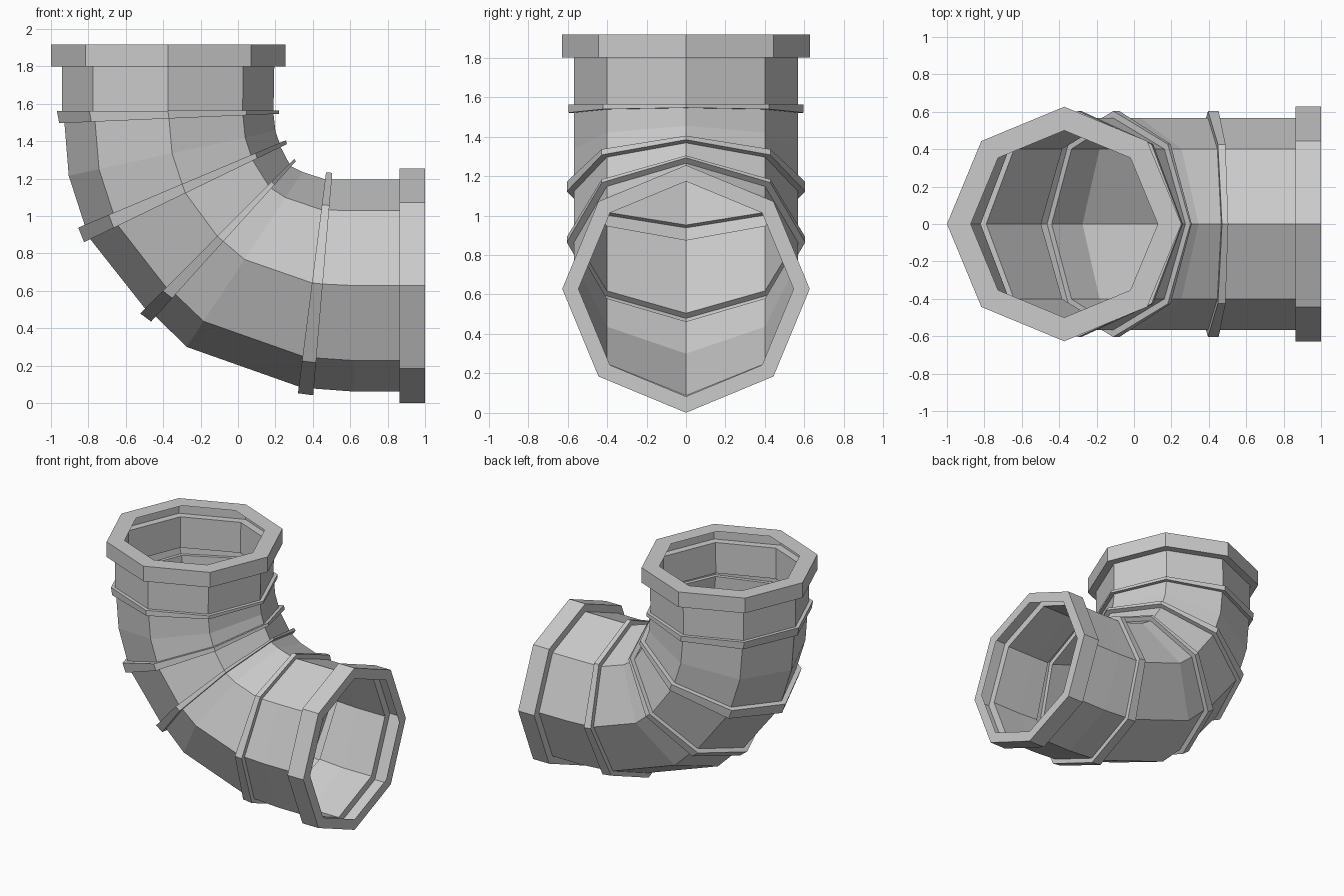
import bpy, bmesh, math
from mathutils import Vector

if "Cube" in bpy.data.objects:
    bpy.data.objects.remove(bpy.data.objects["Cube"])

SIDES = 8
R = 0.567        # pipe radius
FLANGE_R = 0.627


def loft(name, stations):
    """Skin octagonal sections; each is (outer xz, inner xz, depth radius)."""
    bm = bmesh.new()
    loops = []
    for (ox, oz), (ix, iz), ry in stations:
        a, b = Vector((ox, 0, oz)), Vector((ix, 0, iz))
        mid, half = (a + b) / 2, (b - a) / 2
        loops.append([bm.verts.new(mid + half * math.cos(t) + Vector((0, ry * math.sin(t), 0)))
                      for t in (2 * math.pi * k / SIDES for k in range(SIDES))])
    for p, q in zip(loops, loops[1:]):
        for k in range(SIDES):
            n = (k + 1) % SIDES
            bm.faces.new((p[k], p[n], q[n], q[k]))
    # outward normals: section winding and travel direction are the same everywhere
    bmesh.ops.recalc_face_normals(bm, faces=bm.faces)
    me = bpy.data.meshes.new(name)
    bm.to_mesh(me)
    bm.free()
    ob = bpy.data.objects.new(name, me)
    bpy.context.collection.objects.link(ob)
    return ob


def grow(st, d):
    """Enlarge a section by d all round."""
    a, b, ry = Vector(st[0]), Vector(st[1]), st[2]
    u = (b - a).normalized() * d
    return (tuple(a - u), tuple(b + u), ry + d)


def ring(a, b, c, e, d):
    """Raised band between two slanted section planes."""
    s1, s2 = (a, b, R), (c, e, R)
    return [s1, grow(s1, d), grow(s2, d), s2]


def top_section(z, r):
    return ((-0.373 - r, z), (-0.373 + r, z), r)


def end_section(x, r):
    return ((x, 0.628 - r), (x, 0.628 + r), r)


# bent pipe with four raised bands, from the top opening to the side opening
elbow = [top_section(1.80, R)]
elbow += ring((-0.94, 1.56), (0.19, 1.565), (-0.928, 1.497), (0.19, 1.545), 0.028)
elbow += [((-0.905, 1.215), (0.2, 1.455), R)]
elbow += ring((-0.82, 0.952), (0.222, 1.39), (-0.79, 0.876), (0.228, 1.368), 0.037)
elbow += ring((-0.497, 0.505), (0.275, 1.278), (-0.44, 0.463), (0.284, 1.265), 0.037)
elbow += [((-0.275, 0.3), (0.345, 1.235), R)]
elbow += ring((0.325, 0.088), (0.466, 1.196), (0.405, 0.077), (0.501, 1.195), 0.036)
elbow += [end_section(0.62, R), end_section(0.863, R)]
loft("elbow_pipe", elbow)

# stepped collars with a flat rim at both openings
loft("top_flange", [top_section(1.80, R), top_section(1.80, FLANGE_R),
                    top_section(1.917, FLANGE_R), top_section(1.917, 0.50)])
loft("end_flange", [end_section(0.863, R), end_section(0.863, FLANGE_R),
                    end_section(1.0, FLANGE_R), end_section(1.0, 0.545)])
